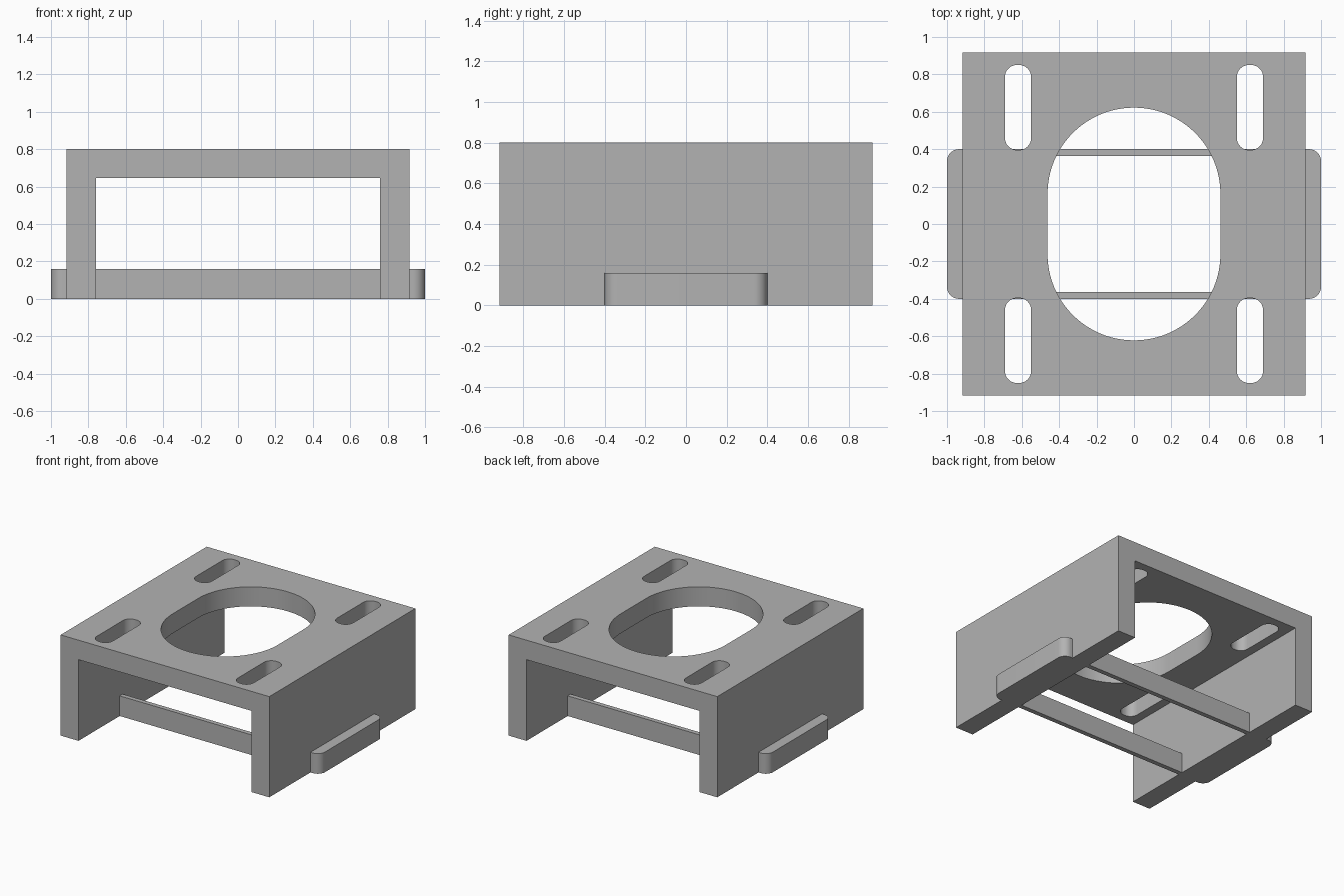
import bpy, bmesh, math
from mathutils import Vector

if "Cube" in bpy.data.objects:
    bpy.data.objects.remove(bpy.data.objects["Cube"])

grey = bpy.data.materials.new("plain_grey")
grey.use_nodes = True
grey.diffuse_color = (0.45, 0.45, 0.45, 1)
grey.node_tree.nodes["Principled BSDF"].inputs["Base Color"].default_value = grey.diffuse_color


def prism(name, outline, direction):
    """Extrude a closed planar outline along a direction."""
    bm = bmesh.new()
    face = bm.faces.new([bm.verts.new(p) for p in outline])
    extruded = bmesh.ops.extrude_face_region(bm, geom=[face])["geom"]
    verts = [v for v in extruded if isinstance(v, bmesh.types.BMVert)]
    bmesh.ops.translate(bm, verts=verts, vec=Vector(direction))
    bmesh.ops.recalc_face_normals(bm, faces=bm.faces)
    mesh = bpy.data.meshes.new(name)
    bm.to_mesh(mesh)
    bm.free()
    mesh.materials.append(grey)
    obj = bpy.data.objects.new(name, mesh)
    bpy.context.collection.objects.link(obj)
    return obj


def rounded_rect(cx, cy, hx, hy, r, z, steps=12):
    """Outline of a rectangle with rounded corners."""
    points = []
    for i, (sx, sy) in enumerate(((1, 1), (-1, 1), (-1, -1), (1, -1))):
        for k in range(steps + 1):
            a = (i + k / steps) * math.pi / 2
            points.append((cx + sx * (hx - r) + r * math.cos(a),
                           cy + sy * (hy - r) + r * math.sin(a), z))
    return points


def smooth(obj):
    bpy.ops.object.select_all(action="DESELECT")
    obj.select_set(True)
    bpy.context.view_layer.objects.active = obj
    bpy.ops.object.shade_smooth_by_angle(angle=math.radians(30))


W, T, H, LOW = 0.917, 0.76, 0.8, 0.645   # outer half width, inner half width, top, underside

# Bridge-shaped body
profile = [(-W, 0), (-T, 0), (-T, LOW), (T, LOW), (T, 0), (W, 0), (W, H), (-W, H)]
body = prism("bridge_body", [(x, -W, z) for x, z in profile], (0, 2 * W, 0))

# Central opening and four mounting slots
cutters = [prism("opening_cutter", rounded_rect(0, 0, 0.462, 0.622, 0.4615, 0.5, 32), (0, 0, 0.5))]
for sx in (-1, 1):
    for sy in (-1, 1):
        outline = rounded_rect(sx * 0.62, sy * 0.623, 0.07, 0.227, 0.064, 0.5)
        cutters.append(prism("slot_cutter", outline, (0, 0, 0.5)))
for cutter in cutters:
    cutter.hide_render = True
    mod = body.modifiers.new("cut", "BOOLEAN")
    mod.operation = "DIFFERENCE"
    mod.solver = "EXACT"
    mod.object = cutter
bpy.context.view_layer.update()
cut_mesh = bpy.data.meshes.new_from_object(
    body.evaluated_get(bpy.context.evaluated_depsgraph_get()))
body.modifiers.clear()
body.data = cut_mesh
for cutter in cutters:
    bpy.data.objects.remove(cutter)
smooth(body)

# Cross bars between the legs
for side, name in ((-1, "front_cross_bar"), (1, "back_cross_bar")):
    y0, y1 = side * 0.363, side * 0.4
    prism(name, [(-T, y0, 0), (T, y0, 0), (T, y1, 0), (-T, y1, 0)], (0, 0, 0.16))

# Side tabs with rounded outer corners
for side, name in ((-1, "right_tab"), (1, "left_tab")):
    outer = [p for p in rounded_rect(0, 0, 1, 0.4, 0.064, 0) if p[0] * side > 0.9]
    outer.sort(key=lambda p: p[1])
    outline = [(side * W, -0.4, 0)] + outer + [(side * W, 0.4, 0)]
    smooth(prism(name, outline, (0, 0, 0.16)))
